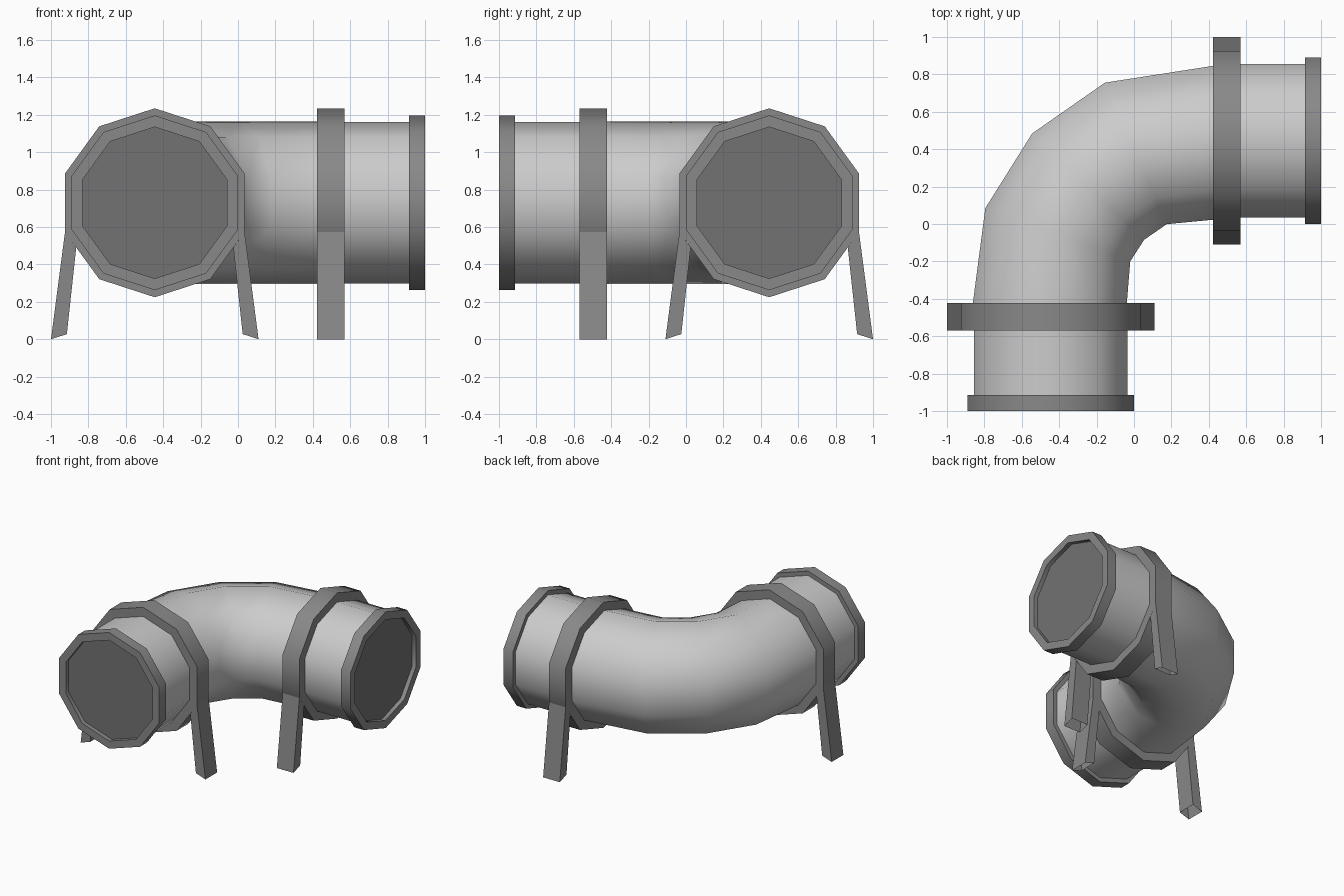
import bpy, bmesh, math
from mathutils import Vector

if "Cube" in bpy.data.objects:
    bpy.data.objects.remove(bpy.data.objects["Cube"])

SIDES = 10
AX = 0.445      # offset of both pipe arms from the centre
CZ = 0.73       # height of the pipe axis
PIPE_R = 0.432


def grey(name, v):
    m = bpy.data.materials.new(name)
    m.diffuse_color = (v, v, v, 1)
    m.use_nodes = True
    m.node_tree.nodes["Principled BSDF"].inputs["Base Color"].default_value = m.diffuse_color
    return m


DARK = grey("dark_grey", 0.25)
COVER = grey("cover_grey", 0.17)


def make(name, verts, faces, mat=None):
    me = bpy.data.meshes.new(name)
    me.from_pydata(verts, [], faces)
    bm = bmesh.new()
    bm.from_mesh(me)
    bmesh.ops.recalc_face_normals(bm, faces=bm.faces)
    bm.to_mesh(me)
    bm.free()
    if mat:
        me.materials.append(mat)
    ob = bpy.data.objects.new(name, me)
    bpy.context.collection.objects.link(ob)
    bpy.ops.object.select_all(action='DESELECT')
    ob.select_set(True)
    bpy.context.view_layer.objects.active = ob
    bpy.ops.object.shade_smooth_by_angle(angle=math.radians(45))
    return ob


def ring(centre, across, r):
    # decagon with a vertex at the top, in the plane of "across" and z
    pts = []
    for k in range(SIDES):
        a = math.pi / 2 + 2 * math.pi * k / SIDES
        pts.append(centre + across * r * math.cos(a) + Vector((0, 0, r * math.sin(a))))
    return pts


def loft(name, rings, closed=False, mat=None):
    verts = [p for rg in rings for p in rg]
    n = len(rings)
    faces = []
    for i in range(n if closed else n - 1):
        j = (i + 1) % n
        for k in range(SIDES):
            m = (k + 1) % SIDES
            faces.append((i * SIDES + k, i * SIDES + m, j * SIDES + m, j * SIDES + k))
    return make(name, verts, faces, mat)


def front(x, y, z):
    return Vector((x, y, z))


def right(x, y, z):
    return Vector((-y, -x, z))      # mirror across the elbow diagonal


def revolve(name, place, profile, **kw):
    across = place(1, 0, 0)
    return loft(name, [ring(place(-AX, y, CZ), across, r) for r, y in profile], **kw)


for side, place in (("front", front), ("right", right)):
    # straight pipe
    revolve(side + "_pipe", place, [(PIPE_R, -0.93), (PIPE_R, -0.47)])
    # end flange and its recessed cover
    revolve(side + "_flange", place,
            [(0.40, -0.915), (0.467, -0.915), (0.467, -1.0), (0.405, -1.0), (0.405, -0.965)],
            closed=True, mat=DARK)
    make(side + "_cover", ring(place(-AX, -0.966, CZ), place(1, 0, 0), 0.405),
         [tuple(range(SIDES))] if side == "front" else [tuple(reversed(range(SIDES)))], COVER)
    # support collar
    revolve(side + "_collar", place,
            [(0.42, -0.422), (0.505, -0.422), (0.505, -0.57), (0.42, -0.57)],
            closed=True, mat=DARK)
    # splayed support legs, open at the foot
    for label, s in (("outer", -1), ("inner", 1)):
        prof = [(0.555, 0.0), (0.48, 0.574), (0.42, 0.49), (0.47, 0.028)]
        verts = [place(-AX + s * u, y, z) for y in (-0.57, -0.422) for u, z in prof]
        faces = [(0, 1, 2, 3), (4, 5, 6, 7), (0, 1, 5, 4), (2, 3, 7, 6)]
        make(side + "_" + label + "_leg", verts, faces, DARK)

# curved elbow from inner / outer edge points of each cross-section
edges = [((-0.042, -0.47), (-0.868, -0.47)),
         ((-0.02, -0.20), (-0.795, 0.085)),
         ((0.055, -0.085), (-0.545, 0.485)),
         ((0.175, 0.0), (-0.155, 0.755)),
         ((0.47, 0.028), (0.47, 0.852))]
rings = []
for a, b in edges:
    a, b = Vector((*a, CZ)), Vector((*b, CZ))
    rings.append(ring((a + b) / 2, (a - b).normalized(), PIPE_R + 0.002))
loft("elbow", rings)
